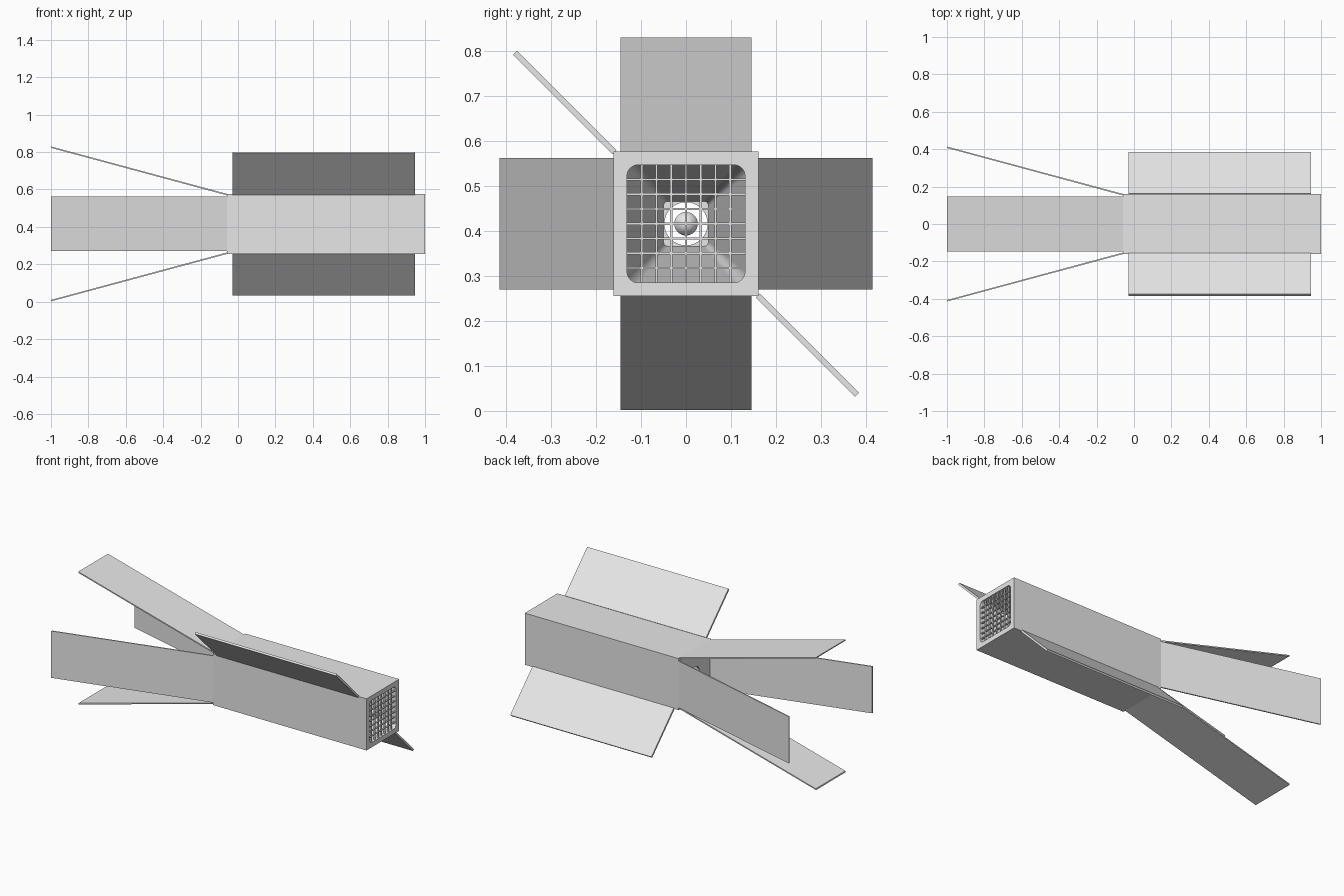
import bpy, bmesh, math
from mathutils import Matrix, Vector

if "Cube" in bpy.data.objects:
    bpy.data.objects.remove(bpy.data.objects["Cube"], do_unlink=True)

MID = 0.416     # height of the long axis
HALF = 0.161    # half width of the body
BACK = -0.06    # x of the rear end

grey = bpy.data.materials.new("light_grey")
grey.use_nodes = True
grey.diffuse_color = (0.8, 0.8, 0.8, 1)
grey.node_tree.nodes["Principled BSDF"].inputs["Base Color"].default_value = (0.8, 0.8, 0.8, 1)


def finish(bm, name):
    bmesh.ops.remove_doubles(bm, verts=bm.verts, dist=1e-5)
    bmesh.ops.recalc_face_normals(bm, faces=bm.faces)
    mesh = bpy.data.meshes.new(name)
    bm.to_mesh(mesh)
    bm.free()
    mesh.materials.append(grey)
    obj = bpy.data.objects.new(name, mesh)
    obj.location.z = MID
    bpy.context.collection.objects.link(obj)
    return obj


def add_box(bm, centre, size, turn=Matrix()):
    mat = turn @ Matrix.Translation(centre) @ Matrix.Diagonal((*size, 1))
    bmesh.ops.create_cube(bm, size=1, matrix=mat)


def rounded_square(bm, x, half, radius, steps=9):
    """Ring of points around the x axis; radius == half gives a circle."""
    ring = []
    for corner in range(4):
        turn = Matrix.Rotation(corner * math.pi / 2, 4, 'X')
        for i in range(steps):
            a = math.pi / 2 * i / (steps - 1)
            p = Vector((x, half - radius + radius * math.cos(a),
                        half - radius + radius * math.sin(a)))
            ring.append(bm.verts.new(turn @ p))
    return ring


# Body: square tube, tapering cavity and a rear plate with a round hole
bm = bmesh.new()
sections = [(BACK, HALF, 0), (1, HALF, 0), (1, 0.131, 0.025),
            (0.98, 0.131, 0.025), (BACK + 0.01, 0.05, 0.01),
            (BACK + 0.01, 0.048, 0.048), (BACK, 0.048, 0.048)]
rings = [rounded_square(bm, *s) for s in sections]
for a, b in zip(rings, rings[1:] + rings[:1]):
    for i in range(len(a)):
        j = (i + 1) % len(a)
        bm.faces.new((a[i], a[j], b[j], b[i]))
bmesh.ops.remove_doubles(bm, verts=bm.verts, dist=1e-5)
bmesh.ops.dissolve_degenerate(bm, edges=bm.edges, dist=1e-6)
finish(bm, "body")

# Mesh screen across the front opening
bm = bmesh.new()
for i in range(-3, 4):
    p = i * 0.0327
    add_box(bm, (0.988, p, 0), (0.01, 0.005, 0.264))
    add_box(bm, (0.988, 0, p), (0.01, 0.264, 0.005))
finish(bm, "front_screen")

# Small cone behind the screen
bm = bmesh.new()
bmesh.ops.create_cone(bm, cap_ends=True, segments=32, radius1=0.026, radius2=0, depth=0.05,
                      matrix=Matrix.Translation((0.96, 0, 0)) @ Matrix.Rotation(math.pi / 2, 4, 'Y'))
cone = finish(bm, "centre_cone")
bpy.context.view_layer.objects.active = cone
cone.select_set(True)
bpy.ops.object.shade_smooth_by_angle(angle=math.radians(40))
cone.select_set(False)

# Four rear panels splayed outwards
profile = [(BACK, HALF), (-1, 0.414), (-0.998, 0.406), (BACK, HALF - 0.008)]
for k, side in enumerate(("top", "front", "bottom", "back")):
    bm = bmesh.new()
    face = bm.faces.new([bm.verts.new((x, -0.146, r)) for x, r in profile])
    grown = bmesh.ops.extrude_face_region(bm, geom=[face])["geom"]
    moved = [v for v in grown if isinstance(v, bmesh.types.BMVert)]
    bmesh.ops.translate(bm, verts=moved, vec=(0, 0.292, 0))
    bm.transform(Matrix.Rotation(k * math.pi / 2, 4, 'X'))
    finish(bm, side + "_rear_panel")

# Two flat wings on opposite edges
for name, angle in (("upper_wing", 45), ("lower_wing", 225)):
    bm = bmesh.new()
    add_box(bm, (0.4575, 0, 0.381), (0.975, 0.012, 0.312),
            Matrix.Rotation(math.radians(angle), 4, 'X'))
    finish(bm, name)
